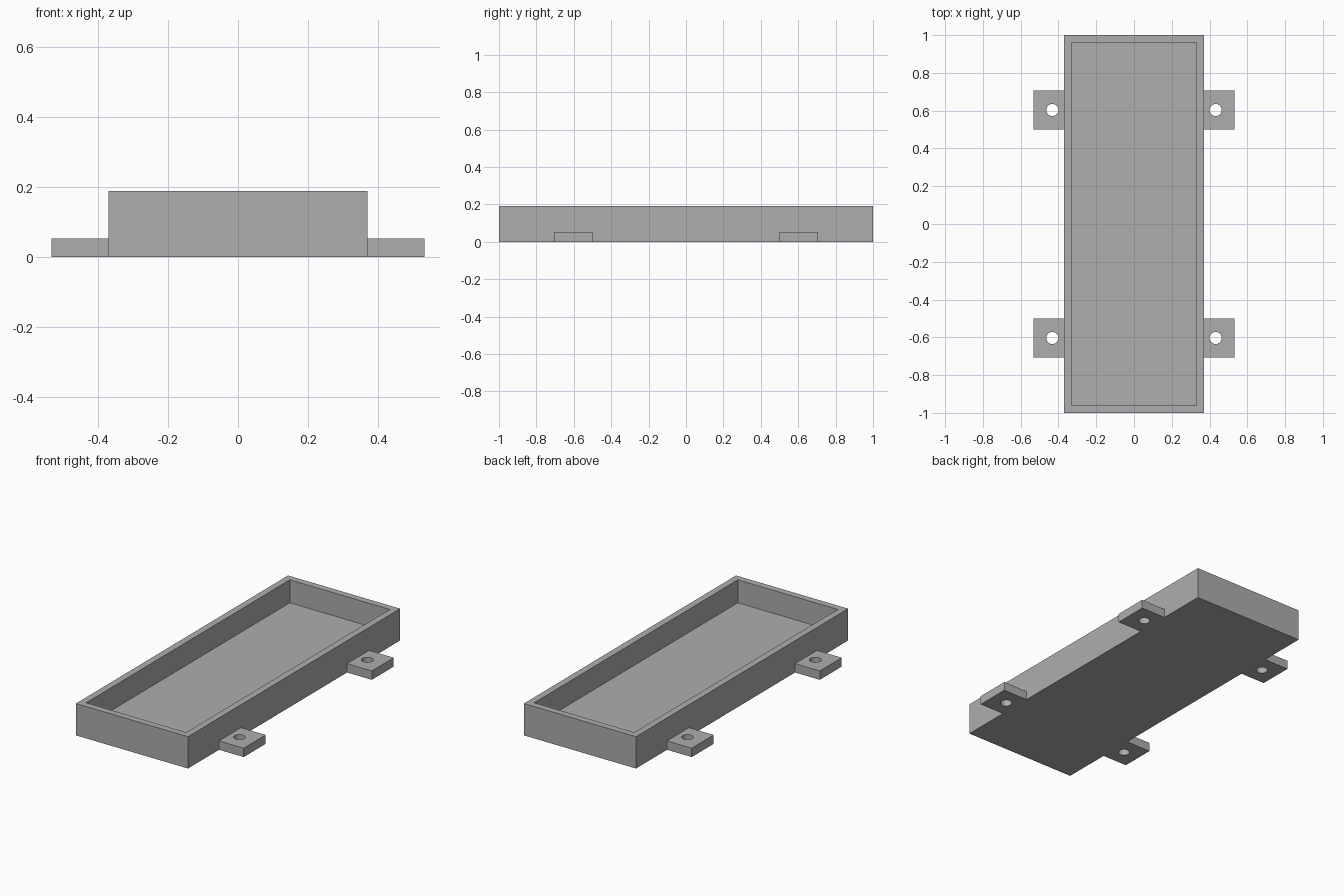
import bpy
import bmesh
from mathutils import Matrix, Vector

cube = bpy.data.objects.get("Cube")
if cube:
    bpy.data.objects.remove(cube, do_unlink=True)

HALF_WIDTH, HALF_LENGTH, HEIGHT = 0.37, 1.0, 0.19
WALL, FLOOR = 0.04, 0.053
TAB_END, TAB_NEAR, TAB_FAR = 0.533, 0.5, 0.707
HOLE_X, HOLE_RADIUS = 0.432, 0.032

grey = bpy.data.materials.new("plain grey")
grey.use_nodes = True
colour = (0.42, 0.42, 0.42, 1)
grey.diffuse_color = colour
grey.node_tree.nodes["Principled BSDF"].inputs["Base Color"].default_value = colour


def add_box(bm, low, high):
    low, high = Vector(low), Vector(high)
    matrix = Matrix.Translation((low + high) / 2) @ Matrix.Diagonal((*(high - low), 1))
    bmesh.ops.create_cube(bm, size=1, matrix=matrix)


def make_object(name, bm):
    mesh = bpy.data.meshes.new(name)
    bm.to_mesh(mesh)
    bm.free()
    mesh.materials.append(grey)
    obj = bpy.data.objects.new(name, mesh)
    bpy.context.collection.objects.link(obj)
    return obj


# Open tray: a box whose top is inset for the rim and sunk to the floor
bm = bmesh.new()
add_box(bm, (-HALF_WIDTH, -HALF_LENGTH, 0), (HALF_WIDTH, HALF_LENGTH, HEIGHT))
bm.faces.ensure_lookup_table()
top = max(bm.faces, key=lambda f: f.calc_center_median().z)
bmesh.ops.inset_region(bm, faces=[top], thickness=WALL, use_even_offset=True)
sunk = bmesh.ops.extrude_face_region(bm, geom=[top])
bmesh.ops.translate(bm, vec=(0, 0, FLOOR - HEIGHT),
                    verts=[v for v in sunk["geom"] if isinstance(v, bmesh.types.BMVert)])
if top.is_valid:
    bmesh.ops.delete(bm, geom=[top], context="FACES_ONLY")
bmesh.ops.recalc_face_normals(bm, faces=bm.faces)
make_object("tray", bm)


# Mounting tabs: a flat block with a round screw hole
def make_tab(name, side, end):
    xs = sorted((side * HALF_WIDTH, side * TAB_END))
    ys = sorted((end * TAB_NEAR, end * TAB_FAR))
    bm = bmesh.new()
    add_box(bm, (xs[0], ys[0], 0), (xs[1], ys[1], FLOOR))
    tab = make_object(name, bm)

    bm = bmesh.new()
    centre = (side * HOLE_X, end * (TAB_NEAR + TAB_FAR) / 2, FLOOR / 2)
    bmesh.ops.create_cone(bm, cap_ends=True, segments=32, radius1=HOLE_RADIUS,
                          radius2=HOLE_RADIUS, depth=FLOOR * 3,
                          matrix=Matrix.Translation(centre))
    cutter = make_object("hole_cutter", bm)
    cutter.hide_render = True

    hole = tab.modifiers.new("screw hole", "BOOLEAN")
    hole.operation = "DIFFERENCE"
    hole.solver = "EXACT"
    hole.object = cutter
    bpy.ops.object.select_all(action="DESELECT")
    tab.select_set(True)
    bpy.context.view_layer.objects.active = tab
    bpy.ops.object.modifier_apply(modifier=hole.name)
    bpy.data.objects.remove(cutter, do_unlink=True)
    bpy.ops.object.shade_smooth_by_angle()


for side, side_name in ((1, "left"), (-1, "right")):
    for end, end_name in ((-1, "front"), (1, "back")):
        make_tab(f"{end_name}_{side_name}_tab", side, end)
